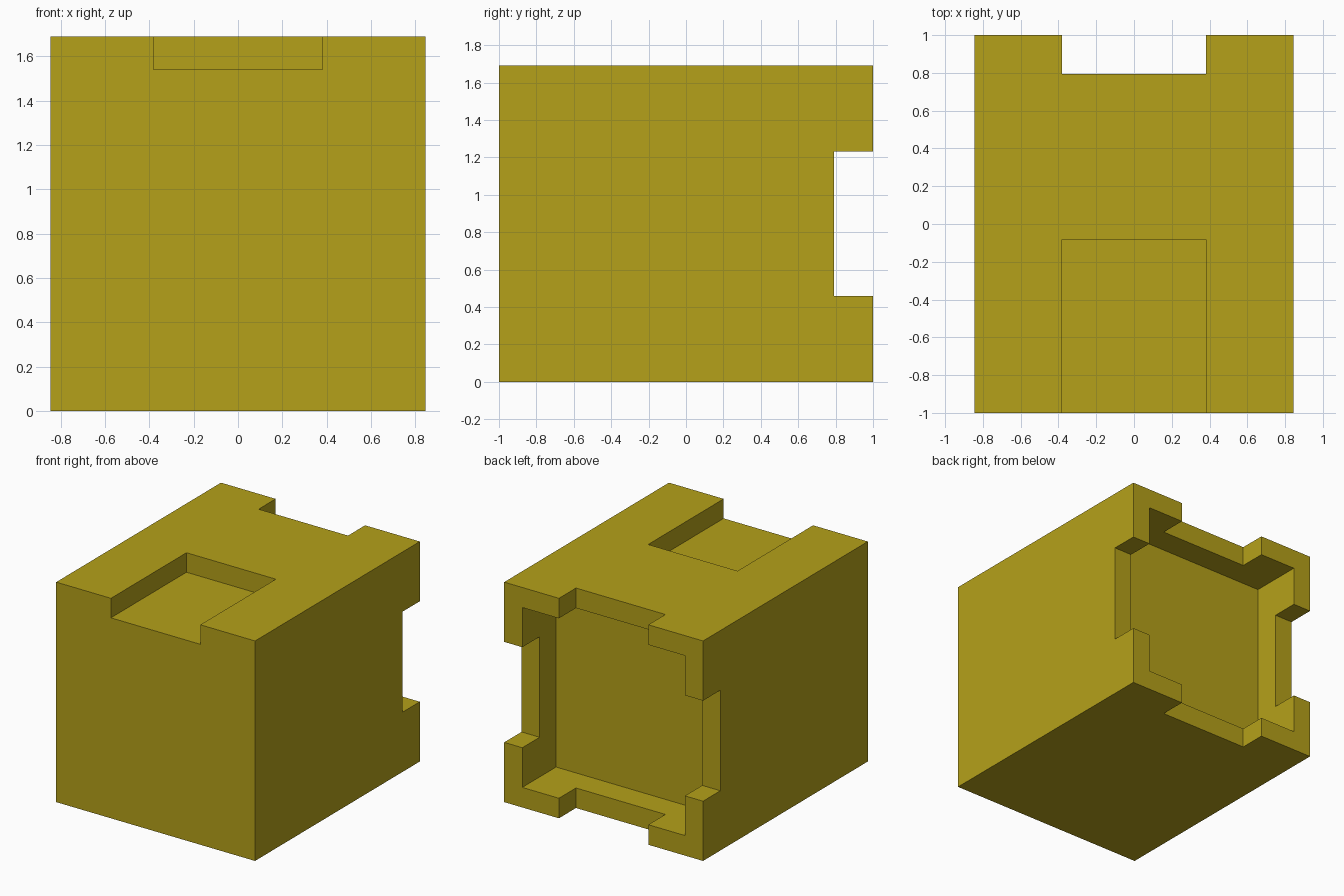
import bpy

if "Cube" in bpy.data.objects:
    bpy.data.objects.remove(bpy.data.objects["Cube"])

HALF_W, HEIGHT = 0.845, 1.69
WALL = 0.154            # rim thickness around the rear recess
MID = HEIGHT / 2
NOTCH = 0.38            # half width of every notch
OVER = 0.1              # cutter overshoot beyond the body


def box(name, lo, hi):
    """Axis-aligned box from its two extreme corners."""
    bpy.ops.mesh.primitive_cube_add(size=1)
    ob = bpy.context.object
    ob.name = name
    ob.location = [(a + b) / 2 for a, b in zip(lo, hi)]
    ob.scale = [b - a for a, b in zip(lo, hi)]
    bpy.ops.object.transform_apply(location=True, rotation=False, scale=True)
    return ob


# Main block
body = box("body", (-HALF_W, -1, 0), (HALF_W, 1, HEIGHT))

# Cutters: rear recess, rim notches (top/bottom and both sides), top front pocket
cutters = [
    box("rear_recess_cutter", (-HALF_W + WALL, 0.59, WALL),
        (HALF_W - WALL, 1 + OVER, HEIGHT - WALL)),
    box("vertical_notch_cutter", (-NOTCH, 0.793, -OVER),
        (NOTCH, 1 + 2 * OVER, HEIGHT + OVER)),
    box("side_notch_cutter", (-HALF_W - OVER, 0.79, MID - 0.386),
        (HALF_W + OVER, 1 + 3 * OVER, MID + 0.386)),
    box("top_pocket_cutter", (-NOTCH, -1 - OVER, 1.54),
        (NOTCH, -0.083, HEIGHT + OVER)),
]

bpy.context.view_layer.objects.active = body
for cutter in cutters:
    cutter.hide_render = True
    mod = body.modifiers.new(cutter.name, "BOOLEAN")
    mod.operation = "DIFFERENCE"
    mod.solver = "EXACT"
    mod.object = cutter
    bpy.ops.object.modifier_apply(modifier=mod.name)
    bpy.data.objects.remove(cutter)

# Mustard yellow finish
mat = bpy.data.materials.new("mustard_yellow")
mat.diffuse_color = (0.46, 0.355, 0.01, 1)
mat.use_nodes = True
mat.node_tree.nodes["Principled BSDF"].inputs["Base Color"].default_value = mat.diffuse_color
body.data.materials.clear()
body.data.materials.append(mat)
